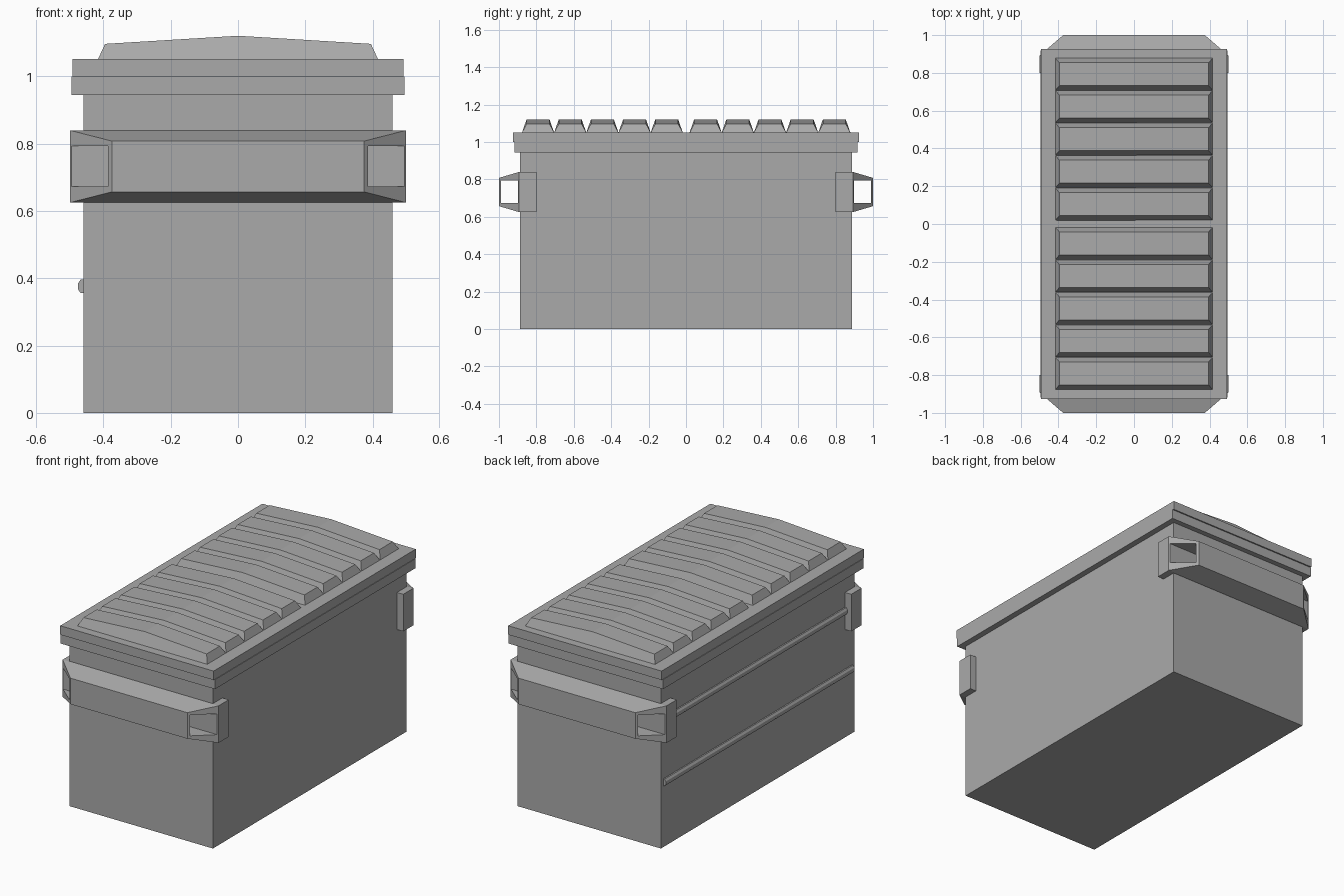
import bpy
import bmesh

cube = bpy.data.objects.get("Cube")
if cube:
    bpy.data.objects.remove(cube, do_unlink=True)

grey = bpy.data.materials.new("bin grey")
grey.use_nodes = True
colour = (0.4, 0.4, 0.4, 1)
grey.diffuse_color = colour
grey.node_tree.nodes["Principled BSDF"].inputs["Base Color"].default_value = colour


def loft(name, rings):
    """Join matching rings of points into a closed flat-faced solid."""
    bm = bmesh.new()
    loops = [[bm.verts.new(p) for p in ring] for ring in rings]
    n = len(loops[0])
    for a, b in zip(loops, loops[1:]):
        for i in range(n):
            j = (i + 1) % n
            bm.faces.new((a[i], a[j], b[j], b[i]))
    bm.faces.new(loops[0])
    bm.faces.new(loops[-1])
    bmesh.ops.recalc_face_normals(bm, faces=bm.faces)
    mesh = bpy.data.meshes.new(name)
    bm.to_mesh(mesh)
    bm.free()
    mesh.materials.append(grey)
    obj = bpy.data.objects.new(name, mesh)
    bpy.context.collection.objects.link(obj)
    return obj


def rect_xy(x, y, z):
    return [(-x, -y, z), (x, -y, z), (x, y, z), (-x, y, z)]


def rect_xz(x, y, z0, z1):
    return [(-x, y, z0), (x, y, z0), (x, y, z1), (-x, y, z1)]


def box(name, x, y, z0, z1):
    return loft(name, [rect_xy(x, y, z0), rect_xy(x, y, z1)])


# Container and two-tier rim
box("container_body", 0.46, 0.887, 0, 0.95)
box("rim", 0.495, 0.918, 0.945, 1.0)
box("lid_plate", 0.492, 0.926, 1.0, 1.052)


# Lid ribs: peaked bars with sloping sides, five on each lid half
def rib_ring(y, half_base, half_top, z_shoulder, z_peak):
    base = 1.05
    return [(-half_base, y, base), (half_base, y, base),
            (half_top, y, z_shoulder), (0, y, z_peak), (-half_top, y, z_shoulder)]


def make_rib(name, y0, y1):
    slope = 0.025
    bm_rings = []
    # Base outline, then the inset peaked top, both as six-point rings
    for inset, x, shoulder, peak in ((0, 0.417, 1.05, 1.05), (slope, 0.395, 1.097, 1.121)):
        a, b = y0 + inset, y1 - inset
        bm_rings.append([(-x, a, shoulder), (0, a, peak), (x, a, shoulder),
                         (x, b, shoulder), (0, b, peak), (-x, b, shoulder)])
    rib = loft(name, bm_rings)
    # Fold the top along its ridge
    bm = bmesh.new()
    bm.from_mesh(rib.data)
    for face in [f for f in bm.faces if len(f.verts) == 6]:
        ridge = [v for v in face.verts if abs(v.co.x) < 0.001]
        bmesh.utils.face_split(face, ridge[0], ridge[1])
    bm.to_mesh(rib.data)
    bm.free()


pitch = 0.172
for half, start in (("front", -0.877), ("back", 0.019)):
    for i in range(5):
        y = start + i * pitch
        make_rib(f"{half}_lid_rib_{i + 1}", y, y + pitch)

# Lifting sleeves at both ends, with a tunnel running across
for name, s in (("front", -1), ("back", 1)):
    sleeve = loft(name + "_lifting_sleeve", [
        rect_xz(0.5, s * 0.80, 0.625, 0.84),
        rect_xz(0.5, s * 0.892, 0.625, 0.84),
        rect_xz(0.375, s * 1.0, 0.657, 0.808)])
    cutter = loft(name + "_tunnel_cutter", [
        rect_xz(0.7, s * 0.897, 0.673, 0.794),
        rect_xz(0.7, s * 0.99, 0.673, 0.794)])
    cutter.hide_render = True
    cutter.hide_viewport = True
    cutter.display_type = 'WIRE'
    cut = sleeve.modifiers.new("tunnel", 'BOOLEAN')
    cut.operation = 'DIFFERENCE'
    cut.solver = 'EXACT'
    cut.object = cutter

# Stiffening bars along one side
for name, z in (("lower", 0.376), ("upper", 0.735)):
    rings = []
    for y in (-0.865, 0.865):
        rings.append([(-0.455, y, z - 0.02), (-0.468, y, z - 0.02), (-0.476, y, z - 0.008),
                      (-0.476, y, z + 0.008), (-0.468, y, z + 0.02), (-0.455, y, z + 0.02)])
    loft(name + "_side_bar", rings)
